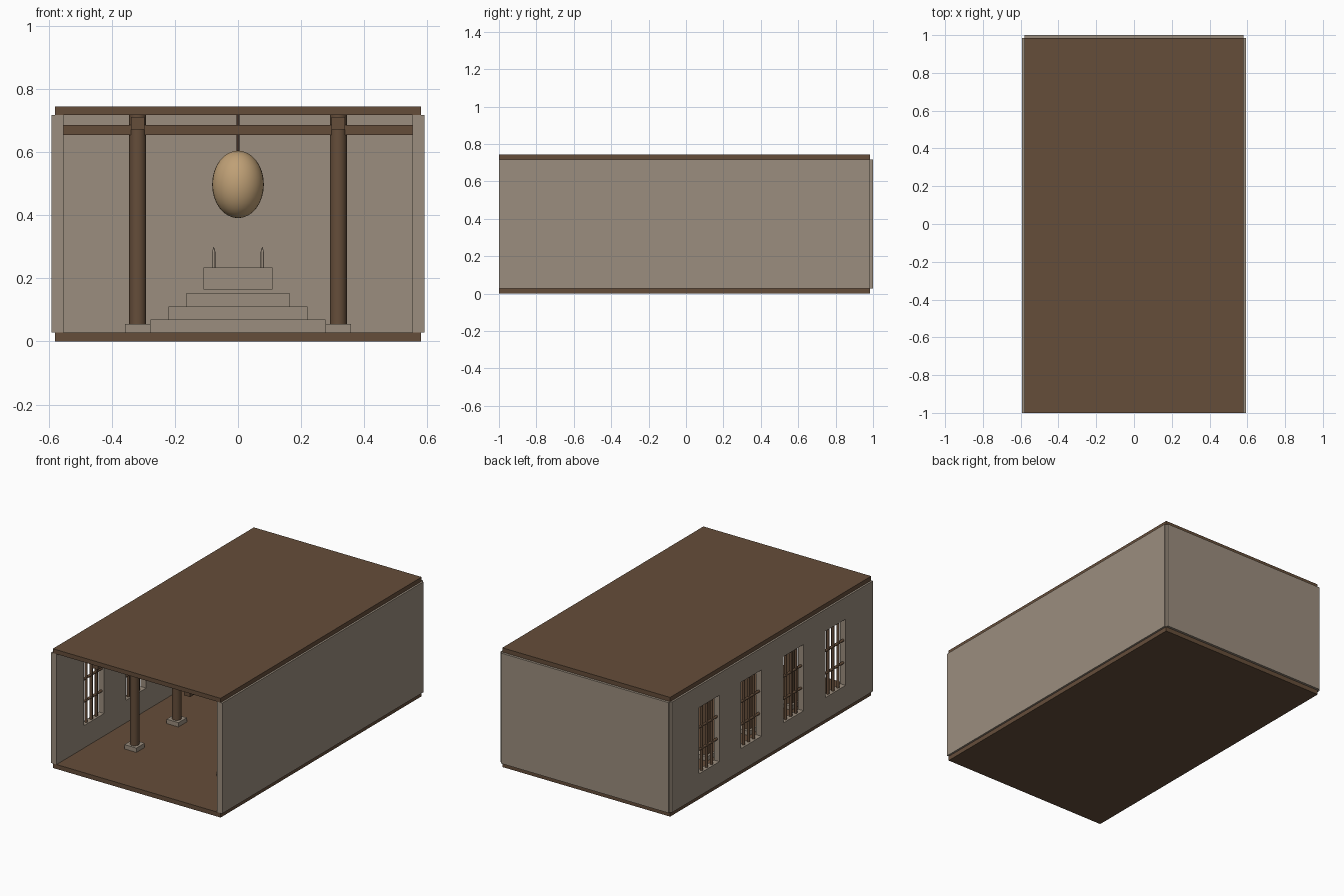
import bpy, math

if "Cube" in bpy.data.objects:
    bpy.data.objects.remove(bpy.data.objects["Cube"])

def material(name, rgb):
    m = bpy.data.materials.new(name)
    m.diffuse_color = (*rgb, 1)
    m.use_nodes = True
    m.node_tree.nodes["Principled BSDF"].inputs["Base Color"].default_value = m.diffuse_color
    return m

WOOD = material("brown wood", (0.13, 0.075, 0.042))
STONE = material("pale stone", (0.33, 0.27, 0.21))
GOLD = material("lantern gold", (0.52, 0.35, 0.18))
DARK = material("dark cord", (0.055, 0.03, 0.018))

def finish(name, mat):
    ob = bpy.context.object
    ob.name = name
    if mat:
        ob.data.materials.append(mat)
    return ob

def box(name, x, y, z, mat):
    """Box from (min, max) ranges on each axis."""
    bpy.ops.mesh.primitive_cube_add(size=1, location=[(a + b) / 2 for a, b in (x, y, z)])
    ob = finish(name, mat)
    ob.scale = [b - a for a, b in (x, y, z)]
    bpy.ops.object.transform_apply(location=False, rotation=False, scale=True)
    return ob

def rod(name, centre, r, length, mat, r_top=None, along_y=False, sides=12):
    bpy.ops.mesh.primitive_cone_add(
        vertices=sides, radius1=r, radius2=r if r_top is None else r_top, depth=length,
        location=centre, rotation=(math.pi / 2 if along_y else 0, 0, 0))
    ob = finish(name, mat)
    bpy.ops.object.shade_smooth_by_angle(angle=math.radians(40))
    return ob

FLOOR, CEILING = 0.028, 0.718
FRONT, BACK = -1.0, 0.985
MID = (FRONT + BACK) / 2
BAY = 0.416

# Floor and roof slabs
box("floor", (-0.58, 0.58), (FRONT, BACK), (0, FLOOR), WOOD)
box("roof", (-0.58, 0.58), (FRONT, BACK), (CEILING, 0.745), WOOD)

# Walls
box("right_wall", (0.554, 0.592), (FRONT, BACK), (FLOOR, CEILING), STONE)
left_wall = box("left_wall", (-0.592, -0.554), (FRONT, BACK), (FLOOR, CEILING), STONE)
box("back_wall", (-0.58, 0.58), (0.965, 1.0), (FLOOR, CEILING), STONE)

# Four barred windows in the left wall
for i in range(4):
    y = MID + (i - 1.5) * BAY
    cutter = box("window_cutter", (-0.65, -0.5), (y - 0.1, y + 0.1), (0.168, 0.582), None)
    cutter.hide_render = True
    cutter.hide_viewport = True
    cut = left_wall.modifiers.new("window", 'BOOLEAN')
    cut.operation = 'DIFFERENCE'
    cut.solver = 'EXACT'
    cut.object = cutter
    for dy in (-0.05, 0, 0.05):
        rod("window_bar", (-0.573, y + dy, 0.375), 0.009, 0.414, WOOD)
    for z in (0.305, 0.445):
        rod("window_crossbar", (-0.573, y, z), 0.008, 0.2, WOOD, along_y=True)

# Pillars on square bases, with a cross beam at each pair
for i in range(4):
    y = -0.567 + i * BAY
    for x in (-0.318, 0.318):
        box("pillar_base", (x - 0.041, x + 0.041), (y - 0.041, y + 0.041), (FLOOR, 0.055), STONE)
        rod("pillar", (x, y, (0.055 + CEILING) / 2), 0.027, CEILING - 0.055, WOOD, sides=24)
    box("cross_beam", (-0.554, 0.554), (y - 0.016, y + 0.016), (0.655, 0.687), WOOD)

# Long beams above the pillar rows
for x in (-0.318, 0.318):
    box("long_beam", (x - 0.021, x + 0.021), (-0.957, 0.942), (0.672, 0.712), WOOD)

# Stepped altar
for half_x, half_y, z0, z1 in ((0.277, 0.17, FLOOR, 0.07), (0.22, 0.135, 0.07, 0.111),
                               (0.163, 0.1, 0.111, 0.153), (0.11, 0.055, 0.165, 0.235)):
    box("altar_step", (-half_x, half_x), (0.75 - half_y, 0.75 + half_y), (z0, z1), STONE)

# Candles with pointed tips
for x in (-0.077, 0.077):
    rod("candle", (x, 0.75, 0.26), 0.005, 0.05, STONE)
    rod("candle_tip", (x, 0.75, 0.292), 0.005, 0.015, STONE, r_top=0.001)

# Hanging lantern
bpy.ops.mesh.primitive_uv_sphere_add(segments=32, ring_count=16, radius=1, location=(0, 0, 0.498))
lantern = finish("lantern", GOLD)
lantern.scale = (0.082, 0.082, 0.107)
bpy.ops.object.transform_apply(location=False, rotation=False, scale=True)
bpy.ops.object.shade_smooth()
rod("lantern_cord", (0, 0, 0.66), 0.005, 0.116, DARK)
